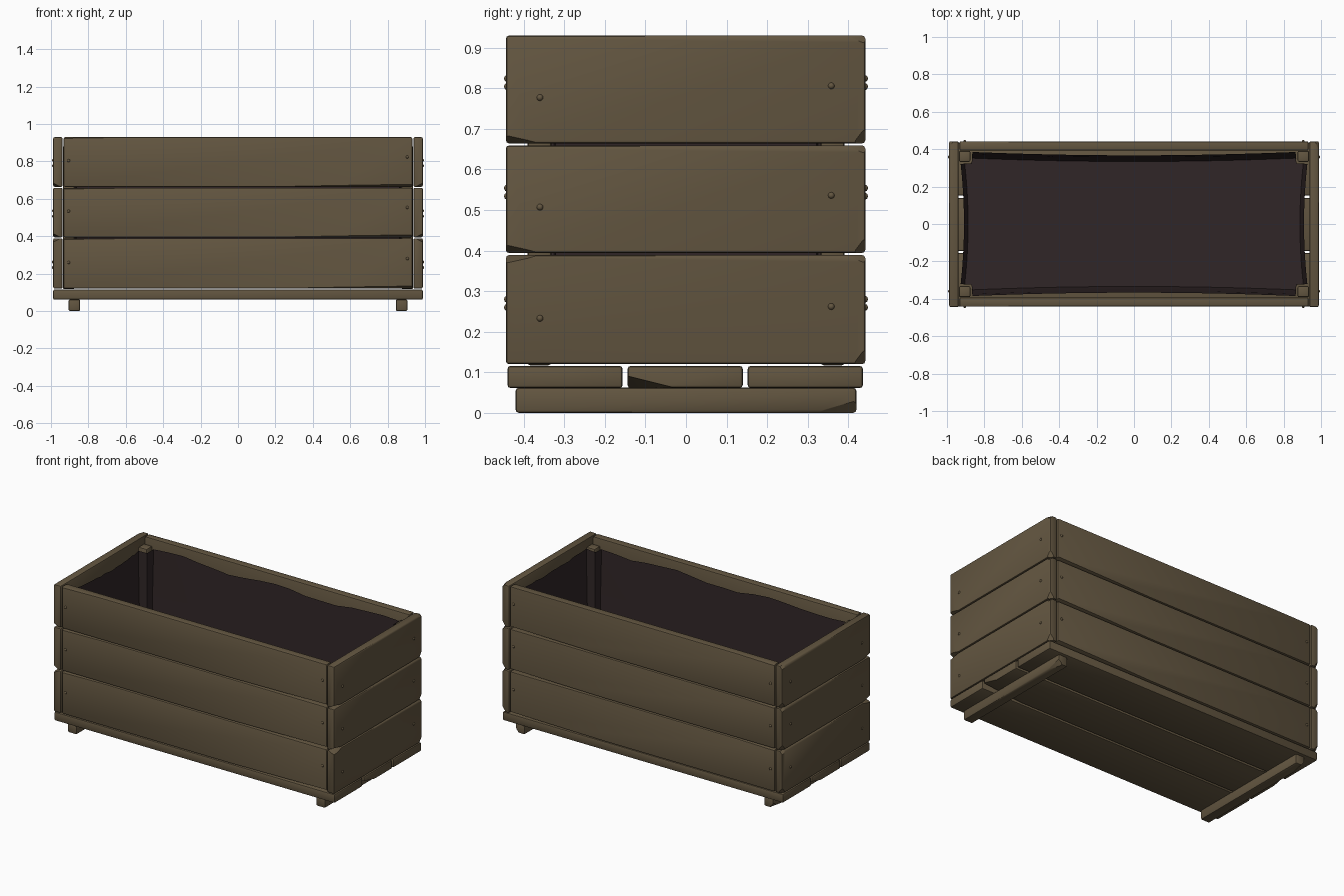
import bpy, bmesh, math, random
from mathutils import Vector, Matrix

random.seed(4)
if "Cube" in bpy.data.objects:
    bpy.data.objects.remove(bpy.data.objects["Cube"], do_unlink=True)


def material(name, rgb):
    m = bpy.data.materials.new(name)
    m.use_nodes = True
    m.diffuse_color = (*rgb, 1)
    bsdf = m.node_tree.nodes["Principled BSDF"]
    bsdf.inputs["Base Color"].default_value = (*rgb, 1)
    bsdf.inputs["Roughness"].default_value = 0.8
    return m


WOOD = material("weathered wood", (0.125, 0.093, 0.052))
LINER = material("dark liner", (0.03, 0.019, 0.02))


def finish(bm, name, mat):
    bmesh.ops.recalc_face_normals(bm, faces=bm.faces)
    mesh = bpy.data.meshes.new(name)
    bm.to_mesh(mesh)
    bm.free()
    mesh.materials.append(mat)
    obj = bpy.data.objects.new(name, mesh)
    bpy.context.collection.objects.link(obj)
    bpy.ops.object.select_all(action='DESELECT')
    obj.select_set(True)
    bpy.context.view_layer.objects.active = obj
    bpy.ops.object.shade_smooth_by_angle(angle=math.radians(35))
    return obj


def board(name, lo, hi, bevel=0.008, chips=()):
    """Rounded plank; each chip (corner signs, cut sizes along x, y, z) slices off a corner."""
    lo, hi = Vector(lo), Vector(hi)
    mid, size = (lo + hi) / 2, hi - lo
    bm = bmesh.new()
    bmesh.ops.create_cube(bm, size=1, matrix=Matrix.Translation(mid) @ Matrix.Diagonal((*size, 1)))
    bmesh.ops.bevel(bm, geom=bm.edges[:], offset=bevel, segments=2, profile=0.5, affect='EDGES')
    for signs, cut in chips:
        corner = mid + Vector(s * d / 2 for s, d in zip(signs, size))
        normal = Vector(s / c for s, c in zip(signs, cut)).normalized()
        point = corner - Vector((signs[0] * cut[0], 0, 0))
        bmesh.ops.bisect_plane(bm, geom=bm.verts[:] + bm.edges[:] + bm.faces[:],
                               plane_co=point, plane_no=normal, clear_outer=True)
        rim = [e for e in bm.edges if e.is_boundary]
        bmesh.ops.holes_fill(bm, edges=rim, sides=0)
    return finish(bm, name, WOOD)


def screw(name, place, axis):
    """Small domed screw head facing along the axis."""
    bm = bmesh.new()
    turn = Vector(axis).to_track_quat('Z', 'Y').to_matrix().to_4x4()
    bmesh.ops.create_uvsphere(bm, u_segments=12, v_segments=6, radius=0.008,
                              matrix=Matrix.Translation(place) @ turn @ Matrix.Diagonal((1, 1, 0.8, 1)))
    finish(bm, name, WOOD)


# Runners under the box
for side, s in (("left", 1), ("right", -1)):
    board(side + "_runner", (s * 0.875 - 0.031, -0.42, 0), (s * 0.875 + 0.031, 0.42, 0.062),
          chips=[((s, 1, -1), (0.025, 0.11, 0.03))])

# Base boards
for i, (y0, y1) in enumerate(((-0.44, -0.156), (-0.144, 0.14), (0.152, 0.436))):
    chips = [((1, -1, -1), (0.3, 0.12, 0.03)), ((-1, 1, -1), (0.2, 0.1, 0.025))] if i == 1 else []
    board(f"base_board_{i + 1}", (-0.988, y0, 0.061), (0.988, y1, 0.116), chips=chips)

# Three rows of wall planks, with worn corners and screws
ROWS = [(0.12, 0.389), (0.394, 0.659), (0.664, 0.93)]
for row, (z0, z1) in enumerate(ROWS):
    for side, s in (("back", 1), ("front", -1)):
        y0, y1 = sorted((s * 0.392, s * 0.442))
        chips = [((1, s, -1), (0.9, 0.03, 0.014)), ((-1, s, 1), (0.5, 0.02, 0.007))]
        board(f"{side}_plank_{row + 1}", (-0.932, y0, z0), (0.932, y1, z1), chips=chips)
        for x in (-0.905, 0.905):
            z = z0 + (0.16 if x > 0 else 0.14)
            screw(f"{side}_screw", (x, s * 0.442, z), (0, s, 0))
    for side, s in (("left", 1), ("right", -1)):
        x0, x1 = sorted((s * 0.938, s * 0.988))
        chips = [((s, 1, -1), (0.03, 0.03, 0.04)),
                 ((s, -1, -1 if row else 1), (0.04, 0.09, 0.02)),
                 ((s, 1, 1), (0.02, 0.05, 0.02))]
        board(f"{side}_plank_{row + 1}", (x0, -0.444, z0), (x1, 0.442, z1), chips=chips)
        for y in (-0.36, 0.358):
            z = z0 + (0.142 if y > 0 else 0.113)
            screw(f"{side}_screw", (s * 0.988, y, z), (s, 0, 0))

# Inner corner posts
for sx in (-1, 1):
    for sy in (-1, 1):
        x0, x1 = sorted((sx * 0.875, sx * 0.936))
        y0, y1 = sorted((sy * 0.332, sy * 0.391))
        board("corner_post", (x0, y0, 0.117), (x1, y1, 0.885))


# Flexible liner: sheet walls notched round the posts, with a sagging rim
def liner_ring(x_half, y_half):
    """Outline going round the box, bowed inward along each side."""
    px, py, steps = 0.868, 0.325, 16
    ring = []
    for a, b, half, flip in ((px, py, y_half, 0), (py, px, x_half, 1),
                             (px, py, y_half, 0), (py, px, x_half, 1)):
        side = len(ring) // (steps + 2)
        run = []
        for k in range(steps + 1):
            t = 2 * k / steps - 1
            bow = 0.018 * (1 - t * t)
            run.append((t * (a - 0.004), -(half - bow)))
        run.append((a, -b))
        turn = Matrix.Rotation(side * math.pi / 2, 2)
        ring += [turn @ Vector(p) for p in run]
    return ring


bm = bmesh.new()
rings = []
for x_half, y_half, z, wave in ((0.905, 0.352, 0.125, 0), (0.912, 0.362, 0.2, 0),
                                (0.922, 0.375, 0.6, 0), (0.927, 0.385, 0.872, 0.012)):
    points = liner_ring(x_half, y_half)
    rings.append([bm.verts.new((p.x, p.y, z + wave * math.sin(9 * p.x + 4 * p.y)
                                + wave * random.uniform(-0.4, 0.4)))
                  for p in points])
count = len(rings[0])
for low, high in zip(rings, rings[1:]):
    for k in range(count):
        n = (k + 1) % count
        bm.faces.new((low[k], low[n], high[n], high[k]))
bm.faces.new(rings[0])
finish(bm, "liner", LINER)
